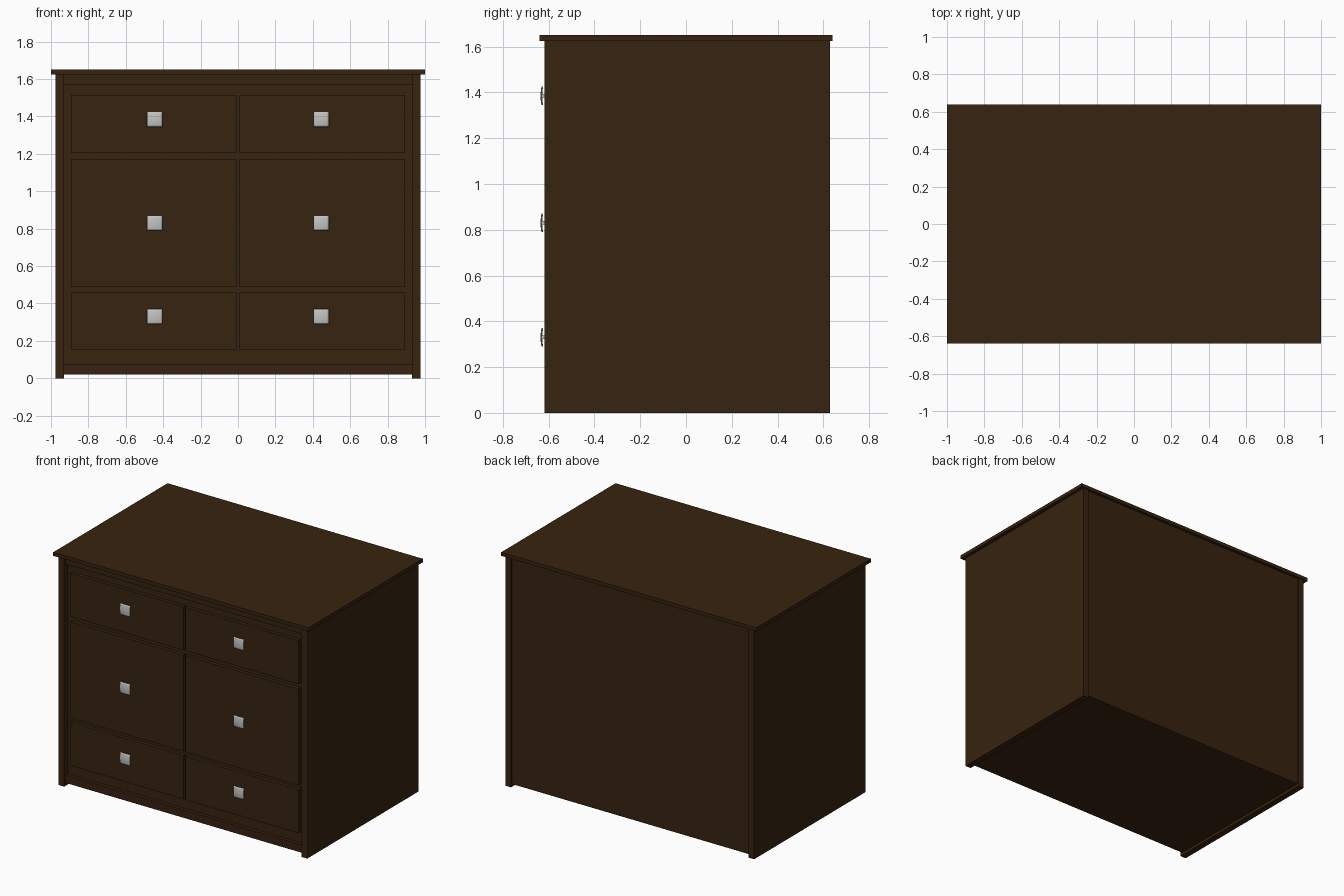
import bpy, bmesh
from mathutils import Vector

if "Cube" in bpy.data.objects:
    bpy.data.objects.remove(bpy.data.objects["Cube"])


def material(name, rgb):
    m = bpy.data.materials.new(name)
    m.diffuse_color = (*rgb, 1)
    m.use_nodes = True
    m.node_tree.nodes["Principled BSDF"].inputs["Base Color"].default_value = m.diffuse_color
    return m


WOOD = material("dark_wood", (0.038, 0.0168, 0.0048))
RAIL = material("reddish_wood", (0.041, 0.0155, 0.006))
METAL = material("brushed_metal", (0.55, 0.55, 0.54))


def finish(name, bm, mat):
    bmesh.ops.recalc_face_normals(bm, faces=bm.faces)
    me = bpy.data.meshes.new(name)
    bm.to_mesh(me)
    bm.free()
    me.materials.append(mat)
    ob = bpy.data.objects.new(name, me)
    bpy.context.collection.objects.link(ob)
    return ob


def box(name, x, y, z, mat=WOOD):
    bm = bmesh.new()
    bmesh.ops.create_cube(bm, size=1)
    for v in bm.verts:
        v.co = Vector([(r[0] + r[1]) / 2 + c * (r[1] - r[0])
                       for c, r in zip(v.co, (x, y, z))])
    return finish(name, bm, mat)


# Carcass
box("top_board", (-1, 1), (-0.64, 0.64), (1.625, 1.65))
for s, side in ((-1, "left"), (1, "right")):
    box(side + "_side_panel", sorted((s * 0.93, s * 0.975)), (-0.617, 0.63), (0, 1.625))
    box(side + "_front_stile", sorted((s * 0.895, s * 0.93)), (-0.575, -0.53), (0.02, 1.625))
box("back_panel", (-0.93, 0.93), (0.60, 0.62), (0.02, 1.625))
box("bottom_panel", (-0.93, 0.93), (-0.575, 0.60), (0.02, 0.04))
box("front_frame", (-0.895, 0.895), (-0.575, -0.53), (0.02, 1.625))
box("top_rail", (-0.93, 0.93), (-0.60, -0.575), (1.57, 1.625))
box("bottom_rail", (-0.93, 0.93), (-0.60, -0.575), (0.02, 0.075), RAIL)


# Knob: thin square plate bulging forward, on a short stem
def knob(name, cx, cz):
    bm = bmesh.new()
    bmesh.ops.create_grid(bm, x_segments=8, y_segments=8, size=0.04)
    for v in bm.verts:
        u, w = v.co.x, v.co.y
        bulge = 0.009 * (1 - 0.5 * ((u / 0.04) ** 2 + (w / 0.04) ** 2))
        v.co = Vector((cx + u, -0.625 - bulge, cz + w))
    ob = finish(name + "_plate", bm, METAL)
    mod = ob.modifiers.new("thickness", "SOLIDIFY")
    mod.thickness = 0.003
    mod.offset = 0
    for p in ob.data.polygons:
        p.use_smooth = True
    box(name + "_stem", (cx - 0.008, cx + 0.008), (-0.632, -0.597),
        (cz - 0.008, cz + 0.008), METAL)


# Drawer fronts in two columns and three rows
rows = (("lower", 0.152, 0.46, 0.33), ("middle", 0.49, 1.172, 0.83),
        ("upper", 1.207, 1.515, 1.385))
for s, side in ((-1, "left"), (1, "right")):
    for row, z0, z1, zk in rows:
        box(f"{row}_{side}_drawer", sorted((s * 0.008, s * 0.893)), (-0.60, -0.575), (z0, z1))
        knob(f"{row}_{side}_knob", s * 0.445, zk)
